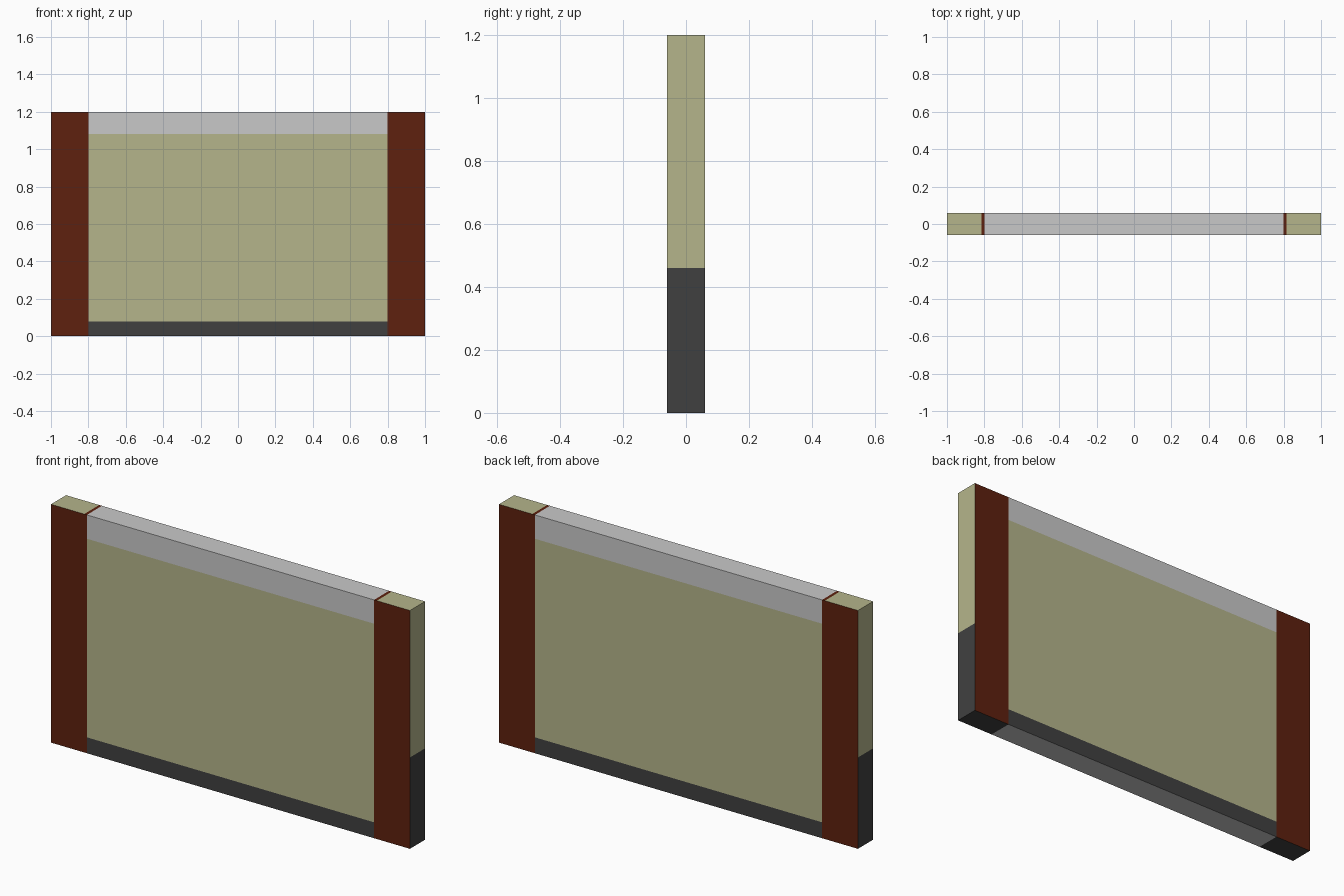
import bpy
import bmesh

if "Cube" in bpy.data.objects:
    bpy.data.objects.remove(bpy.data.objects["Cube"])

W, D, H = 2.0, 0.12, 1.2        # overall size
POST_X, TRIM_X = 0.80, 0.815    # inner edge of posts, thin top trim line
BASE_Z, SIDE_Z, CAP_Z = 0.08, 0.46, 1.08


def linear(c):
    c /= 255
    return c / 12.92 if c <= 0.04045 else ((c + 0.055) / 1.055) ** 2.4


def material(name, rgb):
    m = bpy.data.materials.new(name)
    m.diffuse_color = (*[linear(c) for c in rgb], 1)
    m.use_nodes = True
    m.node_tree.nodes["Principled BSDF"].inputs["Base Color"].default_value = m.diffuse_color
    return m


KHAKI, BROWN, GREY, DARK = range(4)
mats = [material("khaki plaster", (181, 181, 139)),
        material("brown post", (94, 33, 14)),
        material("light grey cap", (201, 201, 201)),
        material("dark grey base", (64, 64, 64))]


def colour(face):
    """Pick the colour of a face by its direction and position."""
    n, c = face.normal, face.calc_center_median()
    ax = abs(c.x)
    if abs(n.x) > 0.5:                      # end faces
        return DARK if c.z < SIDE_Z else KHAKI
    if n.z > 0.5:                           # top
        return GREY if ax < POST_X else BROWN if ax < TRIM_X else KHAKI
    if n.z < -0.5:                          # underside
        return GREY if ax < POST_X else DARK
    if ax > POST_X:                         # front and back posts
        return BROWN
    return DARK if c.z < BASE_Z else GREY if c.z > CAP_Z else KHAKI


# Wall block, cut along the colour borders
bm = bmesh.new()
bmesh.ops.create_cube(bm, size=1)
for v in bm.verts:
    v.co = (v.co.x * W, v.co.y * D, (v.co.z + 0.5) * H)

cuts = [((s * x, 0, 0), (1, 0, 0)) for x in (POST_X, TRIM_X) for s in (-1, 1)]
cuts += [((0, 0, z), (0, 0, 1)) for z in (BASE_Z, SIDE_Z, CAP_Z)]
for co, no in cuts:
    bmesh.ops.bisect_plane(bm, geom=bm.verts[:] + bm.edges[:] + bm.faces[:],
                           plane_co=co, plane_no=no)
bm.normal_update()
for f in bm.faces:
    f.material_index = colour(f)

mesh = bpy.data.meshes.new("wall_panel")
for m in mats:
    mesh.materials.append(m)
bm.to_mesh(mesh)
bm.free()
wall = bpy.data.objects.new("wall_panel", mesh)
bpy.context.collection.objects.link(wall)
